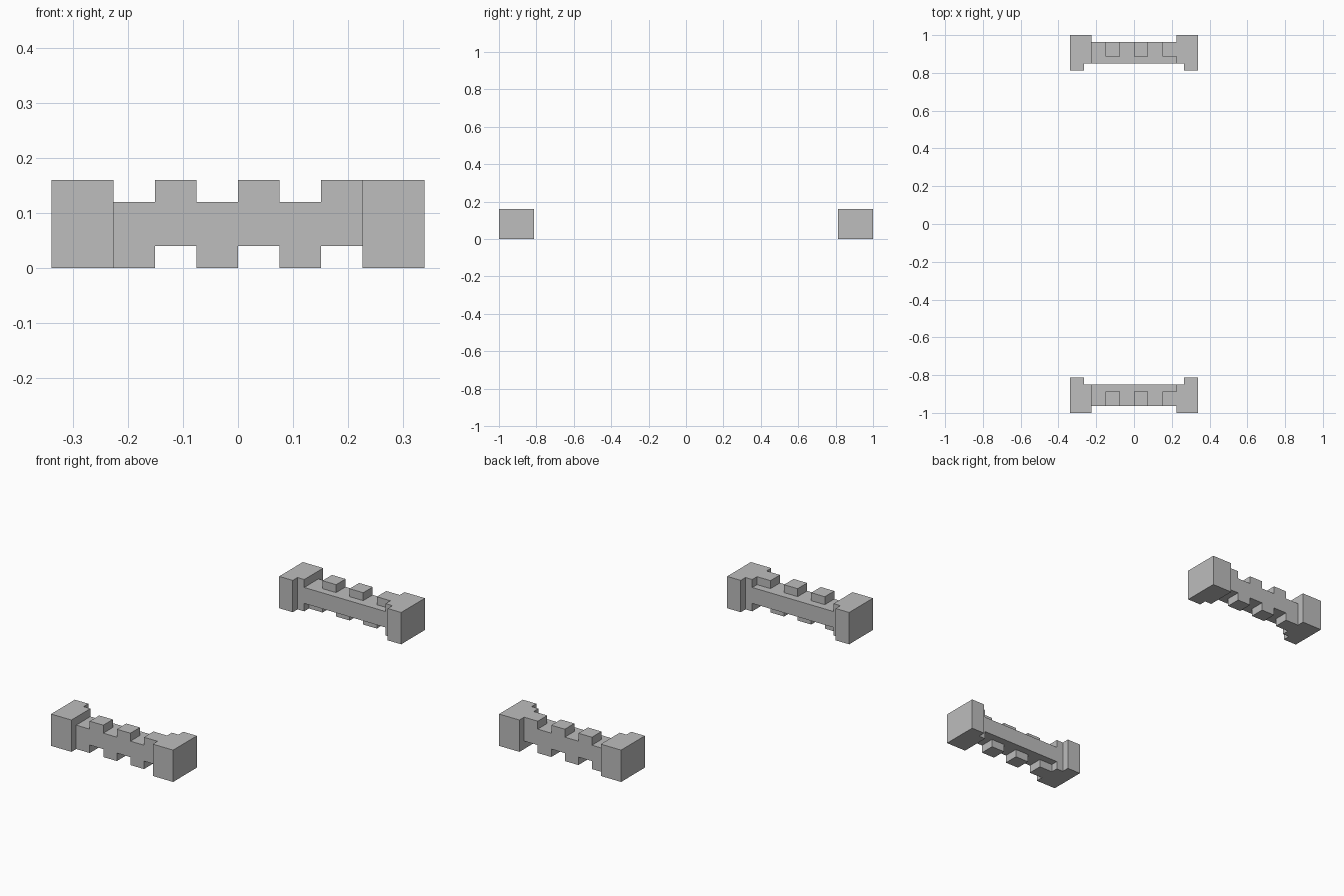
import bpy, bmesh
from mathutils import Vector

cube = bpy.data.objects.get("Cube")
if cube:
    bpy.data.objects.remove(cube)

U = 0.0377                      # plan grid unit
LOW, HIGH, TOP = 0.04, 0.12, 0.16  # height levels

grey = bpy.data.materials.new("stone_grey")
grey.use_nodes = True
grey.diffuse_color = (0.51, 0.51, 0.51, 1)
grey.node_tree.nodes["Principled BSDF"].inputs["Base Color"].default_value = grey.diffuse_color


def prism(name, outline, offset):
    """Extrude a flat outline along an offset into a closed solid."""
    bm = bmesh.new()
    face = bm.faces.new([bm.verts.new(p) for p in outline])
    extruded = bmesh.ops.extrude_face_region(bm, geom=[face], use_keep_orig=True)
    moved = [g for g in extruded["geom"] if isinstance(g, bmesh.types.BMVert)]
    bmesh.ops.translate(bm, verts=moved, vec=Vector(offset))
    bmesh.ops.recalc_face_normals(bm, faces=bm.faces)
    mesh = bpy.data.meshes.new(name)
    bm.to_mesh(mesh)
    bm.free()
    mesh.materials.append(grey)
    obj = bpy.data.objects.new(name, mesh)
    bpy.context.collection.objects.link(obj)
    return obj


def comb_outline(y):
    """Staggered teeth: down and up steps alternate along x."""
    upper, lower = [], []
    for i in range(6):
        x0, x1 = (2 * i - 6) * U, (2 * i - 4) * U
        up = i % 2 == 1
        upper += [(x0, y, TOP if up else HIGH), (x1, y, TOP if up else HIGH)]
        lower += [(x0, y, LOW if up else 0), (x1, y, LOW if up else 0)]
    return upper + lower[::-1]


for side, label in ((-1, "front"), (1, "back")):
    def depth(steps):
        return side * (1 - steps * U)

    # Toothed outer strip
    prism(label + "_toothed_strip", comb_outline(depth(1)), (0, depth(3) - depth(1), 0))

    # Plain inner bar
    bar = [(sx * 6 * U, depth(3), z) for sx, z in ((-1, LOW), (1, LOW), (1, HIGH), (-1, HIGH))]
    prism(label + "_inner_bar", bar, (0, depth(4) - depth(3), 0))

    # Stepped end blocks
    for sx, end in ((-1, "right"), (1, "left")):
        plan = [(9, 0), (6, 0), (6, 4), (7, 4), (7, 5), (9, 5)]
        prism(label + "_" + end + "_end_block",
              [(sx * x * U, depth(d), 0) for x, d in plan], (0, 0, TOP))
